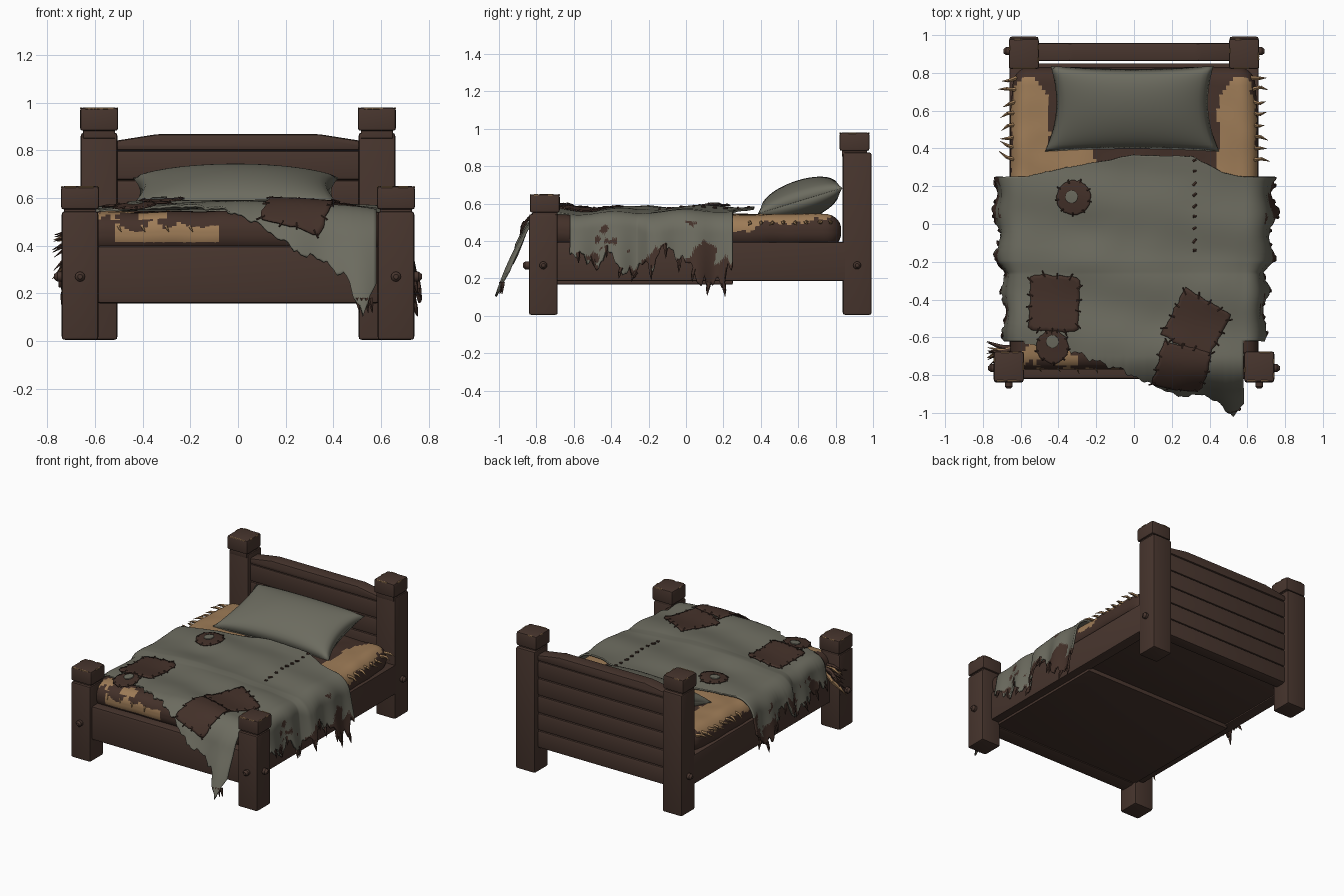
import bpy, bmesh, math, random
from mathutils import Vector, noise

if "Cube" in bpy.data.objects:
    bpy.data.objects.remove(bpy.data.objects["Cube"])
rng = random.Random(4)


def material(name, r, g, b):
    m = bpy.data.materials.new(name)
    m.use_nodes = True
    m.diffuse_color = (r, g, b, 1)
    bsdf = m.node_tree.nodes["Principled BSDF"]
    bsdf.inputs["Base Color"].default_value = (r, g, b, 1)
    bsdf.inputs["Roughness"].default_value = 0.9
    return m


WOOD = material("dark wood", 0.064, 0.036, 0.027)
GREY = material("grey cloth", 0.150, 0.148, 0.115)
BROWN = material("brown cloth", 0.056, 0.030, 0.022)
STRAW = material("straw", 0.340, 0.200, 0.095)


def finish(name, bm, mats, angle=40):
    bmesh.ops.recalc_face_normals(bm, faces=bm.faces)
    mesh = bpy.data.meshes.new(name)
    bm.to_mesh(mesh)
    bm.free()
    for m in mats:
        mesh.materials.append(m)
    ob = bpy.data.objects.new(name, mesh)
    bpy.context.collection.objects.link(ob)
    bpy.ops.object.select_all(action='DESELECT')
    ob.select_set(True)
    bpy.context.view_layer.objects.active = ob
    bpy.ops.object.shade_smooth_by_angle(angle=math.radians(angle))
    return ob


def prism(name, outline, y0, y1, bevel):
    """Extrude an x-z outline along y and round its edges."""
    bm = bmesh.new()
    face = bm.faces.new([bm.verts.new((x, y0, z)) for x, z in outline])
    ext = bmesh.ops.extrude_face_region(bm, geom=[face])["geom"]
    bmesh.ops.translate(bm, vec=(0, y1 - y0, 0),
                        verts=[v for v in ext if isinstance(v, bmesh.types.BMVert)])
    bmesh.ops.bevel(bm, geom=bm.edges[:], offset=bevel, segments=2,
                    profile=0.6, affect='EDGES', clamp_overlap=True)
    return finish(name, bm, [WOOD])


def box(name, x0, x1, y0, y1, z0, z1, bevel=0.012):
    return prism(name, [(x0, z0), (x1, z0), (x1, z1), (x0, z1)], y0, y1, bevel)


def bar(bm, p, q, r0, r1, sides=5):
    """Tapered rod from p to q."""
    p, q = Vector(p), Vector(q)
    turn = (q - p).to_track_quat('Z', 'Y').to_matrix().to_4x4()
    turn.translation = (p + q) / 2
    bmesh.ops.create_cone(bm, cap_ends=True, segments=sides, radius1=r0,
                          radius2=r1, depth=(q - p).length, matrix=turn)


def cloth(name, nu, nv, fn, mats, rule=None, thick=0.012):
    """Grid sheet: fn(u, v) gives the position, or None where there is no cloth."""
    bm = bmesh.new()
    g = [[fn(i / nu, j / nv) for j in range(nv + 1)] for i in range(nu + 1)]
    g = [[bm.verts.new(p) if p else None for p in row] for row in g]
    for i in range(nu):
        for j in range(nv):
            quad = (g[i][j], g[i + 1][j], g[i + 1][j + 1], g[i][j + 1])
            if all(quad):
                f = bm.faces.new(quad)
                f.material_index = rule(f.calc_center_median()) if rule else 0
    bmesh.ops.remove_doubles(bm, verts=bm.verts, dist=0.0002)
    ob = finish(name, bm, mats, 60)
    mod = ob.modifiers.new("thickness", 'SOLIDIFY')
    mod.thickness, mod.offset = thick, 0
    return ob


def fuzz(x, y, scale, seed=0.37):
    return noise.noise(Vector((x * scale + seed, y * scale + 0.61, seed * 3.3)))


def track(points, x):
    """Piecewise linear value at x."""
    for (a, p), (b, q) in zip(points, points[1:]):
        if x <= b:
            return p + (q - p) * max(0, x - a) / (b - a)
    return points[-1][1]


# Posts, caps, pegs and worn cap edges
pegs, chips = bmesh.new(), bmesh.new()
for side, label in ((-1, "right"), (1, "left")):
    for where, cx, cy, top, lean in (("head", .583, .915, .98, -.014),
                                     ("foot", .663, -.763, .65, .008)):
        x, h, c = side * cx, .077, cy + lean
        name = where + "_post_" + label
        box(name, x - h, x + h, cy - h, cy + h, .005, top - .106, .014)
        box(name + "_neck", x - h + .01, x + h - .01, c - h + .01, c + h - .01,
            top - .13, top - .08, .004)
        cap = h + .003
        box(name + "_cap", x - cap, x + cap, c - cap, c + cap, top - .098, top, .014)
        o = x + side * h
        bar(pegs, (o - side * .02, cy, .27), (o + side * .018, cy, .27), .021, .021, 12)
        bar(pegs, (o + side * .018, cy, .27), (o + side * .032, cy, .27), .021, .01, 12)
        if where == "foot":
            bar(pegs, (x, -.82, .27), (x, -.86, .27), .021, .021, 12)
            bar(pegs, (x, -.86, .27), (x, -.872, .27), .021, .01, 12)
        for k in range(8):
            a, w = x + rng.uniform(-.05, .05), rng.uniform(.008, .022)
            e = c + (-1 if k < 6 else 1) * (cap - .004)
            bar(chips, (a - w, e, top - .004), (a + w, e, top - .004), .005, .004, 6)
        for k in range(3):
            b = c + rng.uniform(-.05, .05)
            e = x + rng.choice((-1, 1)) * (cap - .004)
            bar(chips, (e, b - .01, top - .004), (e, b + .014, top - .004), .005, .004, 6)
finish("post_pegs", pegs, [WOOD])
finish("worn_cap_edges", chips, [STRAW])

# Headboard planks with an arched top plank
pitch = 0.125
for k in range(5):
    z = 0.175 + k * pitch
    box("headboard_plank_%d" % (k + 1), -.53, .53, .865, .955, z, z + pitch, .018)
z = 0.175 + 5 * pitch
prism("headboard_top_plank", [(-.53, z), (.53, z), (.53, .838), (.34, .868),
                              (-.34, .868), (-.53, .838)], .862, .958, .016)

# Bed frame
box("footboard", -.6, .6, -.82, -.70, .158, .40, .02)
for side, label in ((-1, "right"), (1, "left")):
    a, b = sorted((side * .58, side * .66))
    box("side_rail_" + label, a, b, -.72, .86, .185, .395)
box("floor_front", -.6, .6, -.71, .25, .168, .20, .004)
box("floor_back", -.6, .6, .25, .85, .195, .22, .004)

# Mattress: rounded box with torn cover showing straw
bm = bmesh.new()
bmesh.ops.create_cube(bm, size=2)
bmesh.ops.subdivide_edges(bm, edges=bm.edges[:], cuts=65, use_grid_fill=True)
half, rad = Vector((.655, .8, .09)), 0.085
for v in bm.verts:
    p = Vector((a * b for a, b in zip(v.co, half)))
    core = Vector([max(-h + rad, min(h - rad, a)) for a, h in zip(p, half)])
    core.z = max(-.005, min(.005, p.z))
    p = core + (p - core).normalized() * rad
    p.z += 0.452 + 0.008 * fuzz(p.x, p.y, 7)
    p.x *= 1 - .12 * max(0, p.y - .55)
    v.co = p + Vector((0, .03, 0))


def mattress_colour(c):
    n = fuzz(c.x, c.y + c.z, 9) + .5 * fuzz(c.x, c.y - c.z, 25)
    ax = abs(c.x)
    sides = (.2 < c.y < .775 - 9 * (ax - .56) ** 2 + .02 * n
             and ax > .45 + .03 * n and c.z > .485 + .06 * n)
    hem = .2 < c.y < .39 and -.46 < c.x < -.2 + .05 * n
    front = c.y < -.66 and -.52 < c.x < -.08 and .415 < c.z < .485 + .04 * n
    corner = -.75 < c.y < -.5 and c.x < -.3 and c.z > .5 and n > -.05
    return int(sides or hem or front or corner)


for f in bm.faces:
    f.material_index = mattress_colour(f.calc_center_median())
finish("mattress", bm, [BROWN, STRAW])

# Straw tufts along the torn mattress edges
tufts, rags = bmesh.new(), bmesh.new()


def tuft(bm, p, d, r):
    p, d = Vector(p), Vector(d)
    mid = p + d * .55
    bar(bm, p, mid, r, r * .75)
    bar(bm, mid, p + d + Vector((0, d.x * rng.uniform(-.3, .3), -.012)), r * .8, .001)


for side in (-1, 1):
    for k in range(8):
        tuft(tufts, (side * .62, .34 + k * .062, .5),
             (side * rng.uniform(.07, .1), rng.uniform(-.03, .03), rng.uniform(-.01, .01)),
             .012)
for k in range(18):
    a = math.radians(rng.uniform(165, 235))
    d = Vector((math.cos(a) * .18, math.sin(a) * .11, rng.uniform(-.2, .02)))
    tuft(tufts if k % 3 == 0 else rags, (-.6, -.66, .46), d, .017)
for k in range(4):
    tuft(tufts, (-.52 + k * .1, -.72, .5), (.03, -.07, -.03), .01)
finish("straw_tufts", tufts, [STRAW])


# Blanket: one draped surface, s runs across and t runs along the bed
def roll(a, r, limit):
    th = min(a / r, limit)
    rest = max(0, a - r * limit)
    return (r * math.sin(th) + rest * math.cos(limit),
            r * (1 - math.cos(th)) + rest * math.sin(limit))


def drape(s, t):
    wide = max(0, min(1, (t + .26) / .06))
    out, fall = roll(max(0, abs(s) - .58), .085 + .04 * wide, 1.42)
    ahead, drop = roll(max(0, -.7 - t), .18, 1.2)
    flat = max(-.58, min(.58, s))
    top = .572 - .08 * flat * flat + .008 * wide + .008 * math.sin(t * 17 + flat * 3)
    top += .008 * fuzz(flat, t, 5)
    out += fall * .06 * math.sin(t * 30)
    ahead += drop * .06 * math.sin(s * 22 + 3)
    return Vector((math.copysign(min(abs(s), .58) + out, s), max(t, -.7) - ahead,
                   top - fall - drop))


BACK = [(-.58, .25), (-.4, .29), (0, .365), (.3, .36), (.48, .27), (.58, .25)]
FRONT = [(-.58, -.63), (-.3, -.69), (0, -.8), (.15, -.93), (.3, -1.02),
         (.42, -1.08), (.5, -1.21), (.55, -1.23), (.58, -1.16)]
HEM = [(-.62, .28), (-.4, .31), (-.28, .36), (-.18, .33), (-.12, .26), (-.02, .33),
       (.08, .44), (.19, .44), (.25, .36)]


def hem(side, t):
    return (track(HEM, t) - (.05 if side < 0 else 0)
            + .09 * fuzz(t, side, 45) + .04 * fuzz(t, side, 12))


def blanket(u, v):
    q = 2 * u - 1
    side, k = math.copysign(1, q), (abs(q) - .6) / .4
    t = .25 - .87 * (v - .1) / .65
    if k > 1e-6:
        if v < .0999 or v > .7501:
            return None
        return drape(side * (.58 + k * hem(side, t)), t)
    s = q / .6 * .58
    if v < .1:
        t = .25 + (track(BACK, s) + .006 * fuzz(s, 3, 30) - .25) * (1 - v / .1)
    elif v > .75:
        front = track(FRONT, s) + .03 * fuzz(s, 0, 40) * (1 + max(0, s) * 2)
        t = -.62 + (front + .62) * (v - .75) / .25
    return drape(s, t)


def torn(c):
    worn = fuzz(c.y, c.z, 7, math.copysign(.83, c.x)) + .3 * fuzz(c.y, c.z, 25)
    return int(abs(c.x) > .6 and c.y > -.7 and c.z < .5 and worn > (c.z - .34) * 2.2)


cloth("blanket", 140, 160, blanket, [GREY, BROWN], torn)

# Rag strips under the torn hem
for side in (-1, 1):
    for k in range(11):
        t = -.58 + k * .078
        tuft(rags, drape(side * (.56 + hem(side, t)), t),
             (side * .015, rng.uniform(-.03, .03), -rng.uniform(.04, .07)), .013)
for k in range(4):
    tuft(rags, drape(.5 + k * .018, -1.19), (.01, -.005, -.05), .011)
finish("hanging_rags", rags, [BROWN])

# Sewn patches and stitches following the blanket
stitches = bmesh.new()


def on_blanket(s, t, lift):
    p, e = drape(s, t), .004
    n = (drape(s + e, t) - p).cross(drape(s, t + e) - p).normalized()
    return p + n * lift


def patch(name, cx, cy, w, h, turn, square=True, mat=BROWN, lift=.013, stitched=9):
    ca, sa = math.cos(turn), math.sin(turn)

    def spot(a, k, up):
        c, s = math.cos(a), math.sin(a)
        r = min(w / max(abs(c), .01), h / max(abs(s), .01)) if square else w
        r *= k * (1 + .09 * fuzz(c + cx, s + cy, 5))
        x, y = r * c, r * s
        return on_blanket(cx + x * ca - y * sa, cy + x * sa + y * ca, up)

    cloth(name, 48, 8, lambda u, v: spot(u * math.tau, v, lift), [mat], thick=.008)
    for k in range(stitched):
        a = (k + .4) * math.tau / stitched
        bar(stitches, spot(a, .88, lift + .005), spot(a, 1.1, lift), .005, .004)


patch("patch_upper", -.32, .14, .09, .09, .2, square=False)
patch("patch_upper_hole", -.33, .145, .032, .026, .2, False, GREY, .019, 0)
patch("patch_square", -.42, -.42, .13, .15, -.05, stitched=14)
patch("patch_front", .33, -.53, .14, .14, -.5, stitched=14)
patch("patch_flap", .25, -.77, .13, .12, -.25, lift=.02, stitched=12)
patch("patch_corner", -.43, -.65, .085, .085, .3, square=False)
patch("patch_corner_hole", -.43, -.62, .032, .04, .2, False, GREY, .019, 0)
for k in range(9):
    t = -.15 + k * .06
    a = rng.uniform(-.012, .012)
    bar(stitches, on_blanket(.312, t + a, .01), on_blanket(.33, t + .012, .01), .008, .006)
finish("stitches", stitches, [BROWN])


# Pillow: plump pinched cushion leaning back
def cushion(sign):
    def fn(u, v):
        u, v = 2 * u - 1, 2 * v - 1
        x = u * (.445 - .015 * v) * (1 - .1 * (1 - v * v))
        y = v * .235 * (1 - .07 * (1 - u * u))
        z = sign * .112 * max(0, (1 - u * u) * (1 - v * v)) ** .42
        lean = math.radians(17)
        return Vector((x - .01, .61 + y * math.cos(lean) - z * math.sin(lean) * .4,
                       .615 + y * math.sin(lean) + z * math.cos(lean)))
    return fn


for sign, label in ((1, "upper"), (-1, "lower")):
    cloth("pillow_" + label, 32, 24, cushion(sign), [GREY], thick=.004)
